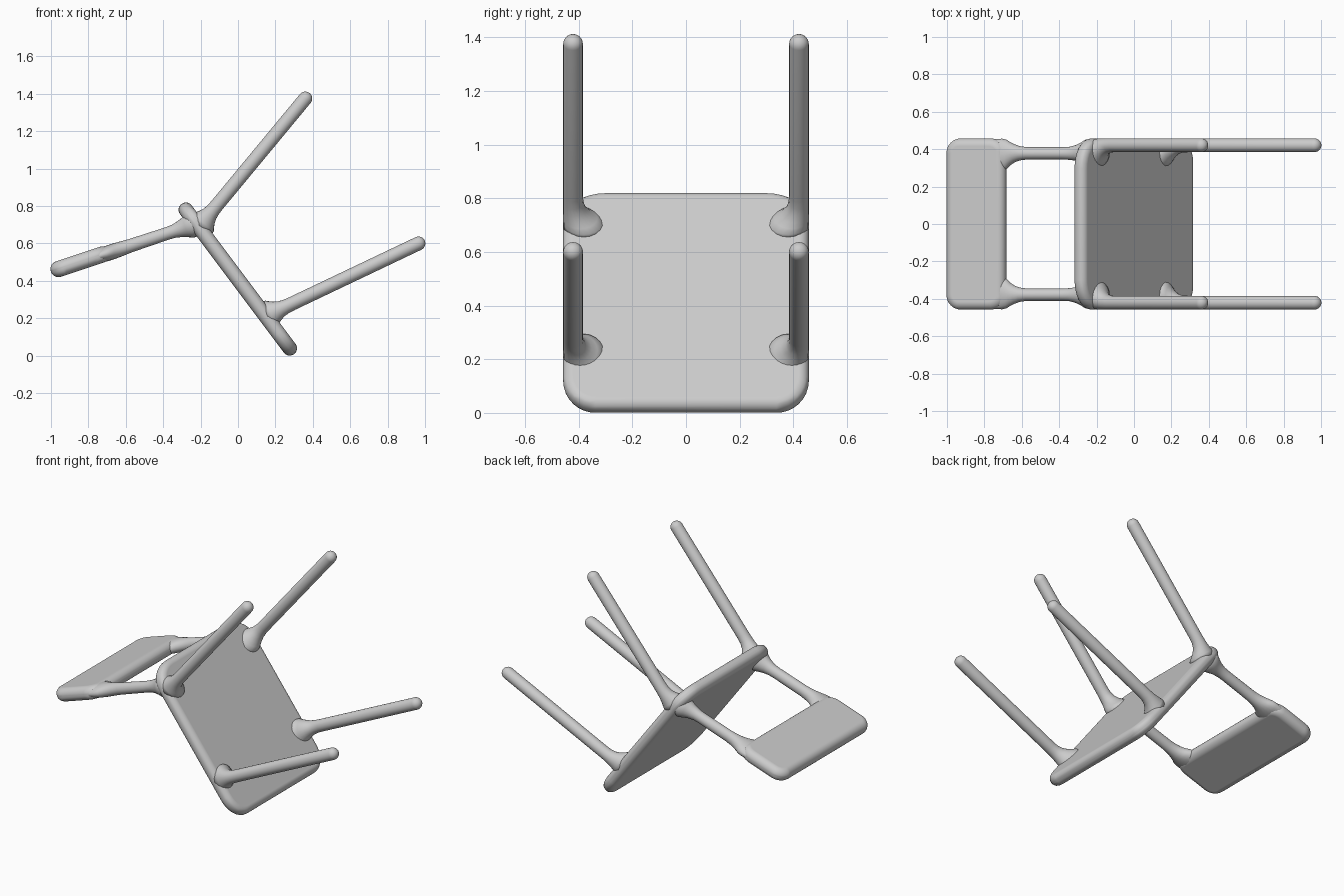
import bpy, bmesh, math
from mathutils import Vector

if "Cube" in bpy.data.objects:
    bpy.data.objects.remove(bpy.data.objects["Cube"], do_unlink=True)

grey = bpy.data.materials.new("plain_grey")
grey.use_nodes = True
COLOUR = (0.6, 0.6, 0.6, 1.0)
grey.diffuse_color = COLOUR
grey.node_tree.nodes["Principled BSDF"].inputs["Base Color"].default_value = COLOUR

Y = Vector((0, 1, 0))


def finish(name, bm):
    """Turn a bmesh into a smooth-shaded object."""
    bmesh.ops.recalc_face_normals(bm, faces=bm.faces)
    for f in bm.faces:
        f.smooth = True
    mesh = bpy.data.meshes.new(name)
    bm.to_mesh(mesh)
    bm.free()
    mesh.materials.append(grey)
    obj = bpy.data.objects.new(name, mesh)
    bpy.context.collection.objects.link(obj)
    return obj


def slab(name, origin, u_dir, n_dir, u0, u1, half_width, half_thick, start_r, end_r):
    """Panel with elliptical outline corners (u radius, y radius) and fully rounded edges."""
    corners = [(u1, 1, end_r, 0), (u0, 1, start_r, 90),
               (u0, -1, start_r, 180), (u1, -1, end_r, 270)]
    bm = bmesh.new()
    verts = []
    for u, side, (ru, ry), first in corners:
        cu = u - ru if u == u1 else u + ru
        cy = side * (half_width - ry)
        for i in range(9):
            a = math.radians(first + 90 * i / 8)
            verts.append(bm.verts.new(origin + u_dir * (cu + ru * math.cos(a))
                                      + Y * (cy + ry * math.sin(a)) - n_dir * half_thick))
    face = bm.faces.new(verts)
    top = bmesh.ops.extrude_face_region(bm, geom=[face], use_keep_orig=True)["geom"]
    bmesh.ops.translate(bm, vec=n_dir * half_thick * 2,
                        verts=[v for v in top if isinstance(v, bmesh.types.BMVert)])
    obj = finish(name, bm)
    bev = obj.modifiers.new("rounded_edge", 'BEVEL')
    bev.width = half_thick * 0.97
    bev.segments = 6
    bev.limit_method = 'ANGLE'
    bev.angle_limit = math.radians(60)
    bev.harden_normals = True
    return obj


def rod(name, base, direction, rings, side, count=20):
    """Tube through rings (distance, y, y radius, other radius) along a direction."""
    normal = direction.cross(Y).normalized()
    bm = bmesh.new()
    loops = []
    for t, y, ry, rn in rings:
        loops.append([bm.verts.new(base + direction * t
                                   + Y * side * (y + ry * math.cos(2 * math.pi * i / count))
                                   + normal * rn * math.sin(2 * math.pi * i / count))
                      for i in range(count)])
    for a, b in zip(loops, loops[1:]):
        for i in range(count):
            j = (i + 1) % count
            bm.faces.new((a[i], a[j], b[j], b[i]))
    bm.faces.new(loops[0])
    bm.faces.new(loops[-1])
    return finish(name, bm)


# Seat panel, tipped over
seat_u, seat_n = Vector((0.6, 0, -0.8)), Vector((0.8, 0, 0.6))
slab("seat", seat_n * 0.245, seat_u, seat_n, -0.83, 0.173, 0.458, 0.039,
     (0.13, 0.16), (0.14, 0.12))

# Backrest panel
back_u = Vector((-0.949, 0, -0.316)).normalized()
back_n = Vector((-0.316, 0, 0.949)).normalized()
slab("backrest", Vector((-0.69, 0, 0.553)), back_u, back_n, -0.005, 0.327, 0.458, 0.043,
     (0.09, 0.07), (0.08, 0.08))

# Legs: flare into the seat, flush with its outer side, domed at the tip
R, EDGE = 0.037, 0.458
FLARE = [(-0.03, 0.078), (-0.005, 0.076), (0.012, 0.064), (0.03, 0.053),
         (0.055, 0.043), (0.085, 0.038), (0.12, R)]
LEGS = {"upper_leg": ((-0.185, 0.717), (0.36, 1.375)),
        "lower_leg": ((0.183, 0.228), (0.965, 0.600))}
for part, (foot, tip) in LEGS.items():
    base = Vector((foot[0], 0, foot[1]))
    span = Vector((tip[0], 0, tip[1])) - base
    rings = [(t, EDGE - r, r, r) for t, r in FLARE]
    for i in range(6):
        a = math.radians(17 * i)
        r = R * math.cos(a)
        rings.append((span.length + R * math.sin(a), EDGE - R, r, r))
    for label, side in (("front", -1), ("back", 1)):
        rod(f"{label}_{part}", base, span.normalized(), rings, side)

# Posts joining seat and backrest, flared at both ends
POST = [(-0.02, 0.385, 0.068, 0.066), (0.03, 0.385, 0.066, 0.066), (0.055, 0.382, 0.054, 0.055),
        (0.085, 0.38, 0.042, 0.044), (0.12, 0.378, 0.035, 0.036), (0.16, 0.378, 0.033, 0.034),
        (0.36, 0.378, 0.033, 0.036), (0.40, 0.378, 0.038, 0.038), (0.43, 0.378, 0.048, 0.040),
        (0.455, 0.376, 0.062, 0.041), (0.475, 0.372, 0.078, 0.041), (0.50, 0.368, 0.088, 0.041),
        (0.54, 0.365, 0.090, 0.036), (0.60, 0.365, 0.088, 0.022)]
for label, side in (("front", -1), ("back", 1)):
    rod(f"{label}_back_post", Vector((-0.23, 0, 0.703)), back_u, POST, side)
